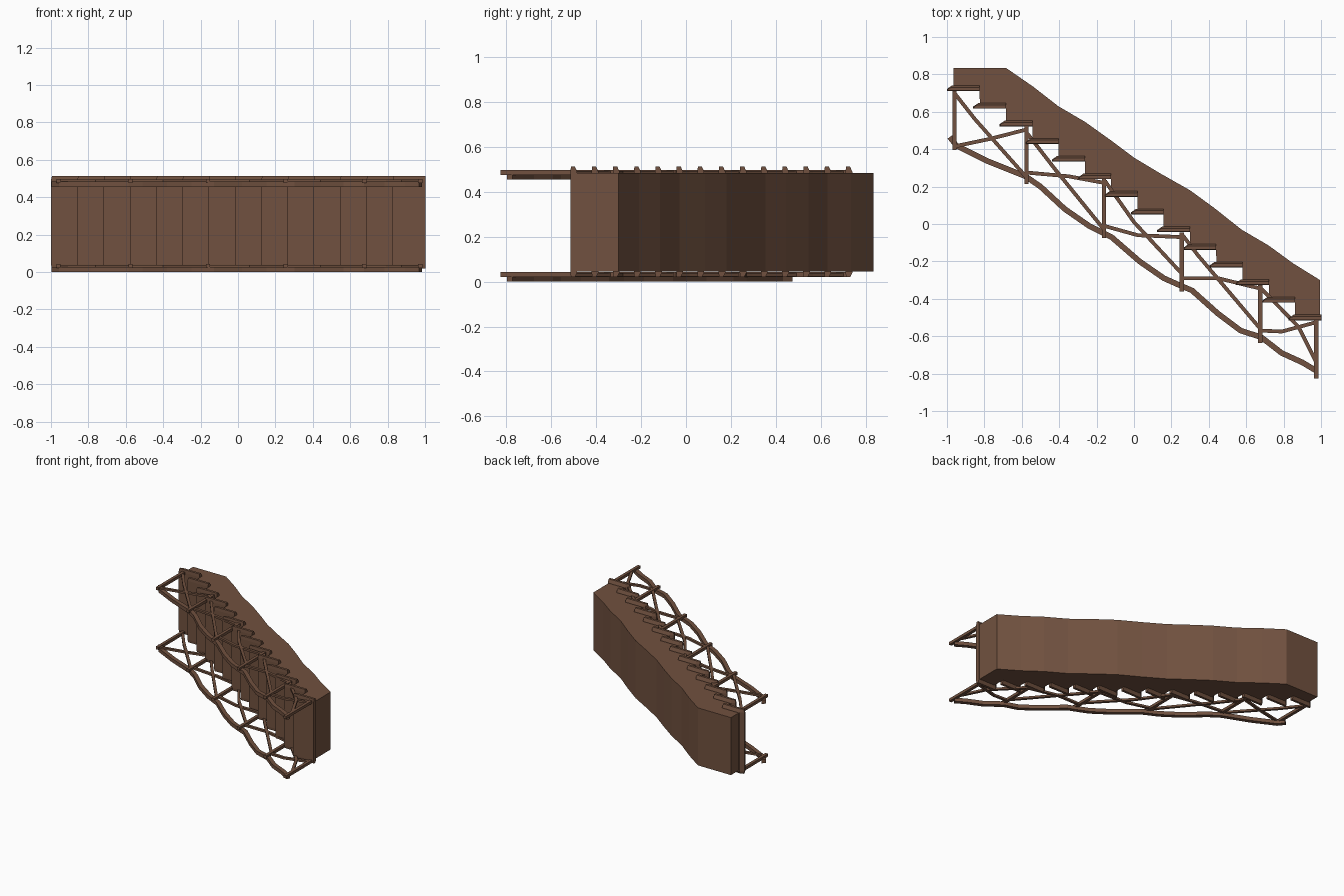
import bpy, bmesh
from mathutils import Vector

wood = bpy.data.materials.new("brown_wood")
wood.diffuse_color = (0.165, 0.083, 0.050, 1)


def loft(name, rings):
    """Solid skinned through rings of matching 3D points, capped at the ends."""
    bm = bmesh.new()
    vs = [[bm.verts.new(p) for p in r] for r in rings]
    n = len(rings[0])
    for a, b in zip(vs, vs[1:]):
        for i in range(n):
            j = (i + 1) % n
            bm.faces.new((a[i], a[j], b[j], b[i]))
    bm.faces.new(vs[0][::-1])
    bm.faces.new(vs[-1])
    bmesh.ops.recalc_face_normals(bm, faces=bm.faces)
    me = bpy.data.meshes.new(name)
    bm.to_mesh(me)
    bm.free()
    me.materials.append(wood)
    ob = bpy.data.objects.new(name, me)
    bpy.context.collection.objects.link(ob)
    return ob


def beam(name, pts, width, z0, z1):
    """Square timber following a bent path in the XY plane."""
    pts = [Vector(p) for p in pts]
    rings = []
    for i, p in enumerate(pts):
        d = (pts[min(i + 1, len(pts) - 1)] - pts[max(i - 1, 0)]).normalized()
        s = Vector((-d.y, d.x)) * width / 2
        a, b = p + s, p - s
        rings.append([(a.x, a.y, z0), (b.x, b.y, z0), (b.x, b.y, z1), (a.x, a.y, z1)])
    return loft(name, rings)


STEPS, DX, DY = 14, 0.1405, -0.0943

# Solid stair body: uneven back edge plus the stepped edge
profile = [(-0.965, 0.835), (-0.685, 0.835), (-0.54, 0.735), (-0.405, 0.63),
           (-0.26, 0.545), (-0.12, 0.445), (0.0, 0.355), (0.15, 0.265),
           (0.30, 0.18), (0.43, 0.085), (0.575, -0.03), (0.72, -0.115),
           (0.85, -0.21), (0.995, -0.30)]
for i in reversed(range(STEPS)):
    y = 0.725 + DY * i
    profile.append((min(-0.825 + DX * i, 0.995), y))
    profile.append((-0.965 + DX * i, y))
loft("stair_body", [[(x, y, z) for x, y in profile] for z in (0.045, 0.485)])

# Treads with a sloped nose and tapered ends
for i in range(STEPS):
    x, y = -0.825 + DX * i, 0.725 + DY * i
    full = [(x, y + 0.016), (x - 0.148, y + 0.016), (x - 0.175, y - 0.003),
            (x - 0.175, y - 0.014), (x, y - 0.014)]
    slim = [(x, y + 0.006), (x - 0.150, y + 0.006), (x - 0.170, y - 0.003),
            (x - 0.170, y - 0.012), (x, y - 0.012)]
    loft(f"tread_{i + 1}", [[(px, py, z) for px, py in ring] for ring, z in
                            ((slim, 0.02), (full, 0.04), (full, 0.49), (slim, 0.513))])

# Railings: same layout on both sides of the stair
rail = [(-0.985, 0.465), (-0.95, 0.42), (-0.78, 0.335), (-0.58, 0.255), (-0.50, 0.20),
        (-0.37, 0.08), (-0.24, -0.01), (-0.12, -0.07), (0.03, -0.20), (0.16, -0.29),
        (0.25, -0.33), (0.31, -0.355), (0.45, -0.48), (0.57, -0.57), (0.68, -0.605),
        (0.79, -0.69), (0.90, -0.74), (0.975, -0.785)]
posts = [(-0.96, 0.715, 0.395), (-0.575, 0.525, 0.215), (-0.16, 0.25, -0.075),
         (0.255, -0.045, -0.36), (0.675, -0.31, -0.637), (0.975, -0.51, -0.827)]
braces = [[(-0.96, 0.70), (-0.85, 0.56), (-0.575, 0.25)],
          [(-0.96, 0.415), (-0.77, 0.455), (-0.575, 0.505)],
          [(-0.575, 0.49), (-0.42, 0.29), (-0.16, -0.03)],
          [(-0.575, 0.275), (-0.35, 0.255), (-0.16, 0.22)],
          [(-0.155, 0.23), (0.0, 0.01), (0.255, -0.265)],
          [(-0.16, -0.01), (0.02, -0.06), (0.255, -0.07)],
          [(0.26, -0.06), (0.34, -0.165), (0.675, -0.56)],
          [(0.255, -0.29), (0.45, -0.29), (0.675, -0.345)],
          [(0.675, -0.34), (0.88, -0.55), (0.975, -0.74)],
          [(0.68, -0.57), (0.79, -0.575), (0.975, -0.525)]]
for side, z in (("lower", 0.0), ("upper", 0.455)):
    beam(f"{side}_handrail", rail, 0.03, z, z + 0.028)
    for k, (x, ya, yb) in enumerate(posts):
        beam(f"{side}_post_{k + 1}", [(x, ya), (x, yb)], 0.023, z + 0.021, z + 0.042)
    for k, path in enumerate(braces):
        beam(f"{side}_brace_{k + 1}", path, 0.02, z + 0.024, z + 0.039)
